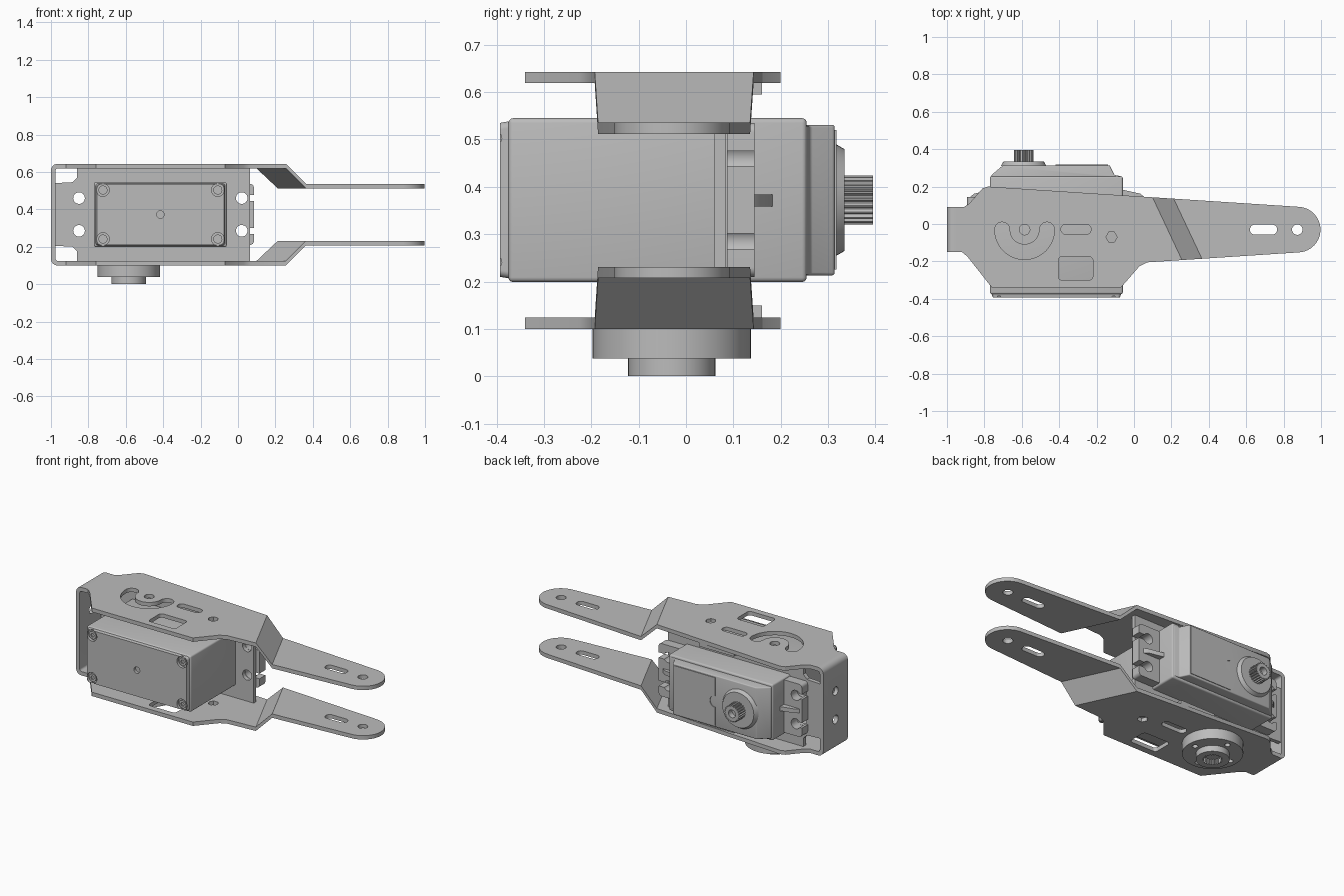
import bpy, bmesh, math
from mathutils import Vector

old = bpy.data.objects.get("Cube")
if old:
    bpy.data.objects.remove(old, do_unlink=True)

GREY = (0.5, 0.5, 0.5, 1)
metal = bpy.data.materials.new("plain_grey")
metal.use_nodes = True
metal.diffuse_color = GREY
metal.node_tree.nodes["Principled BSDF"].inputs["Base Color"].default_value = GREY

HX, HY = -0.585, -0.03      # horn axis
CX, CZ = -0.415, 0.372      # servo centre


def prism(name, pts, axis, lo, hi, top=1.0, centre=None):
    """Extrude a 2D outline along an axis; top scales the far end about centre."""
    def place(a, b, h):
        return {"x": (h, a, b), "y": (a, h, b), "z": (a, b, h)}[axis]
    bm = bmesh.new()
    c = centre or (0, 0)
    low = [bm.verts.new(place(a, b, lo)) for a, b in pts]
    high = [bm.verts.new(place(c[0] + (a - c[0]) * top, c[1] + (b - c[1]) * top, hi)) for a, b in pts]
    bm.faces.new(low)
    bm.faces.new(high)
    n = len(pts)
    for i in range(n):
        j = (i + 1) % n
        bm.faces.new((low[i], low[j], high[j], high[i]))
    bmesh.ops.recalc_face_normals(bm, faces=bm.faces)
    mesh = bpy.data.meshes.new(name)
    bm.to_mesh(mesh)
    bm.free()
    mesh.materials.append(metal)
    ob = bpy.data.objects.new(name, mesh)
    bpy.context.collection.objects.link(ob)
    return ob


def rect(a0, a1, b0, b1):
    return [(a0, b0), (a1, b0), (a1, b1), (a0, b1)]


def arc(a, b, r, start, end, n=12):
    return [(a + r * math.cos(math.radians(start + (end - start) * i / n)),
             b + r * math.sin(math.radians(start + (end - start) * i / n))) for i in range(n + 1)]


def circle(a, b, r, n=32):
    return arc(a, b, r, 0, 360, n)[:-1]


def rounded(a0, a1, b0, b1, r):
    return (arc(a1 - r, b1 - r, r, 0, 90) + arc(a0 + r, b1 - r, r, 90, 180)
            + arc(a0 + r, b0 + r, r, 180, 270) + arc(a1 - r, b0 + r, r, 270, 360))


def gear(a, b, r, depth, teeth):
    return [(a + (r - depth * (i // 2 % 2)) * math.cos(math.pi * i / teeth / 2),
             b + (r - depth * (i // 2 % 2)) * math.sin(math.pi * i / teeth / 2)) for i in range(teeth * 4)]


def apply(ob, mod):
    bpy.ops.object.select_all(action="DESELECT")
    bpy.context.view_layer.objects.active = ob
    ob.select_set(True)
    bpy.ops.object.modifier_apply(modifier=mod.name)


def cut(ob, axis, lo, hi, outlines):
    for pts in outlines:
        tool = prism("cutter", pts, axis, lo, hi)
        mod = ob.modifiers.new("hole", "BOOLEAN")
        mod.operation, mod.solver, mod.object = "DIFFERENCE", "EXACT", tool
        apply(ob, mod)
        bpy.data.objects.remove(tool, do_unlink=True)


def soften(ob, width):
    mod = ob.modifiers.new("bevel", "BEVEL")
    mod.width, mod.segments = width, 3
    apply(ob, mod)


# Side plates with tapering fingers, bent along a slanted pair of lines
OUTLINE = ([(-0.95, 0.09), (-0.91, 0.09), (-0.88, 0.11), (-0.81, 0.19), (-0.78, 0.2)]
           + arc(0.875, -0.03, 0.122, 86, -86, 24)
           + [(0.07, -0.205), (0.03, -0.225), (-0.07, -0.34), (-0.76, -0.34),
              (-0.89, -0.175), (-0.92, -0.15), (-0.95, -0.15)])
ARC_SLOT = (arc(HX, HY, 0.16, 180, 360, 24) + arc(HX + 0.12, HY, 0.04, 0, 180)[1:-1]
            + arc(HX, HY, 0.08, 360, 180, 24) + arc(HX - 0.12, HY, 0.04, 0, 180)[1:-1])
HOLES = [ARC_SLOT, circle(HX, HY, 0.028), rounded(-0.39, -0.23, -0.055, -0.002, 0.025),
         circle(-0.12, -0.07, 0.03, 6), rounded(-0.405, -0.22, -0.3, -0.175, 0.02),
         rounded(0.62, 0.765, -0.057, -0.003, 0.026), circle(0.873, -0.03, 0.028)]


def side_plate(name, lo, hi, drop):
    ob = prism(name, OUTLINE, "z", lo, hi)
    bm = bmesh.new()
    bm.from_mesh(ob.data)
    for x in (0.166, 0.276):
        bmesh.ops.bisect_plane(bm, geom=bm.verts[:] + bm.edges[:] + bm.faces[:],
                               plane_co=Vector((x, 0, 0)), plane_no=Vector((1, 0.47, 0)))
    for v in bm.verts:
        t = (v.co.x + 0.47 * v.co.y - 0.166) / 0.11
        v.co.z += drop * min(max(t, 0), 1)
    bm.to_mesh(ob.data)
    bm.free()
    cut(ob, "z", 0.05, 0.75, HOLES)


side_plate("upper_plate", 0.619, 0.643, -0.107)
side_plate("lower_plate", 0.1, 0.124, 0.107)

# End wall joining the plates, with rolled corners
wall = prism("end_wall", [(-0.95, 0.1)] + arc(-0.965, 0.135, 0.035, 270, 180, 6)
             + arc(-0.965, 0.608, 0.035, 180, 90, 6) + [(-0.95, 0.643), (-0.95, 0.619)]
             + arc(-0.962, 0.605, 0.014, 90, 180, 6) + arc(-0.962, 0.138, 0.014, 180, 270, 6)
             + [(-0.95, 0.124)], "y", -0.15, 0.09)
cut(wall, "x", -1.1, -0.9, [circle(HY, z, 0.026) for z in (0.285, 0.46)])

# Mounting panel behind the servo ears
SCREWS = [(x, z) for x in (-0.85, 0.02) for z in (0.285, 0.46)]
panel = prism("mounting_panel", [(-0.86, 0.11), (0.065, 0.11), (0.065, 0.63), (-0.86, 0.63),
                                 (-0.86, 0.57), (-0.885, 0.545), (-0.98, 0.54), (-0.98, 0.205),
                                 (-0.885, 0.2), (-0.86, 0.175)], "y", 0.06, 0.085)
cut(panel, "y", 0, 0.2, [circle(x, z, 0.031) for x, z in SCREWS])
for name, z in (("upper_lip", 0.595), ("lower_lip", 0.124)):
    prism(name, rect(-0.44, -0.2, 0.085, 0.16), "z", z, z + 0.025)

# Servo ears with open screw slots and ribs
ears = prism("servo_ears", rounded(-0.892, 0.085, 0.21, 0.535, 0.02), "y", 0.087, 0.145)
slots = [circle(x, z, 0.031) for x, z in SCREWS]
for z in (0.285, 0.46):
    slots += [rect(-0.95, -0.86, z - 0.016, z + 0.016), rect(0.03, 0.15, z - 0.016, z + 0.016)]
cut(ears, "y", 0, 0.2, slots)
for name, inner, outer in (("left_rib", -0.07, 0.06), ("right_rib", -0.76, -0.88)):
    prism(name, [(inner, 0.14), (inner, 0.185), (outer - (outer - inner) * 0.2, 0.162), (outer, 0.14)],
          "z", 0.358, 0.384)

# Servo case, front cap and gear cover
case = prism("servo_case", rect(-0.77, -0.06, 0.199, 0.545), "y", -0.375, 0.255)
soften(case, 0.01)
cap = prism("front_cap", rounded(-0.765, -0.065, 0.205, 0.54, 0.015), "y", -0.365, -0.393,
            0.97, (CX, CZ))
CORNERS = [(x, z) for x in (-0.722, -0.108) for z in (0.241, 0.503)]
cut(cap, "y", -0.45, -0.376, [circle(x, z, 0.034) for x, z in CORNERS] + [circle(CX, CZ, 0.02)])
for x, z in CORNERS:
    screw = prism("case_screw", circle(x, z, 0.024, 24), "y", -0.388, -0.37)
    cut(screw, "y", -0.45, -0.38, [circle(x, z, 0.012, 6)])
cover = prism("gear_cover", [(-0.762, 0.24), (-0.762, 0.262), (-0.70, 0.314), (-0.13, 0.314),
                             (-0.105, 0.262), (-0.068, 0.255), (-0.068, 0.24)], "z", 0.213, 0.531)
soften(cover, 0.006)
prism("cover_panel", rect(-0.42, -0.14, 0.225, 0.52) [:2]
      + [(-0.14, 0.52), (-0.42, 0.52), (-0.42, 0.41)] + arc(-0.42, CZ, 0.035, 90, -90),
      "y", 0.31, 0.318)

# Output hub and toothed shaft
AX = -0.59
prism("output_hub", circle(AX, CZ, 0.122, 48), "y", 0.31, 0.335, 0.88, (AX, CZ))
shaft = prism("toothed_shaft", gear(AX, CZ, 0.052, 0.007, 22), "y", 0.33, 0.395)
cut(shaft, "y", 0.36, 0.45, [circle(AX, CZ, 0.024)])

# Round horn below the lower plate
disc = prism("horn_disc", circle(HX, HY, 0.167, 64), "z", 0.037, 0.1)
cut(disc, "z", 0, 0.08, [circle(HX + 0.125 * math.cos(a), HY + 0.125 * math.sin(a), 0.016, 20)
                         for a in (0, math.pi / 2, math.pi, math.pi * 1.5)])
hub = prism("horn_hub", circle(HX, HY, 0.092, 48), "z", 0, 0.045)
cut(hub, "z", -0.05, 0.03, [gear(HX, HY, 0.055, 0.007, 22)])

# Smooth the round parts, keep the edges crisp
bpy.ops.object.select_all(action="DESELECT")
for ob in bpy.context.scene.objects:
    if ob.type == "MESH" and ob.data.materials and ob.data.materials[0] == metal:
        ob.select_set(True)
        bpy.context.view_layer.objects.active = ob
bpy.ops.object.shade_smooth_by_angle(angle=math.radians(30))
